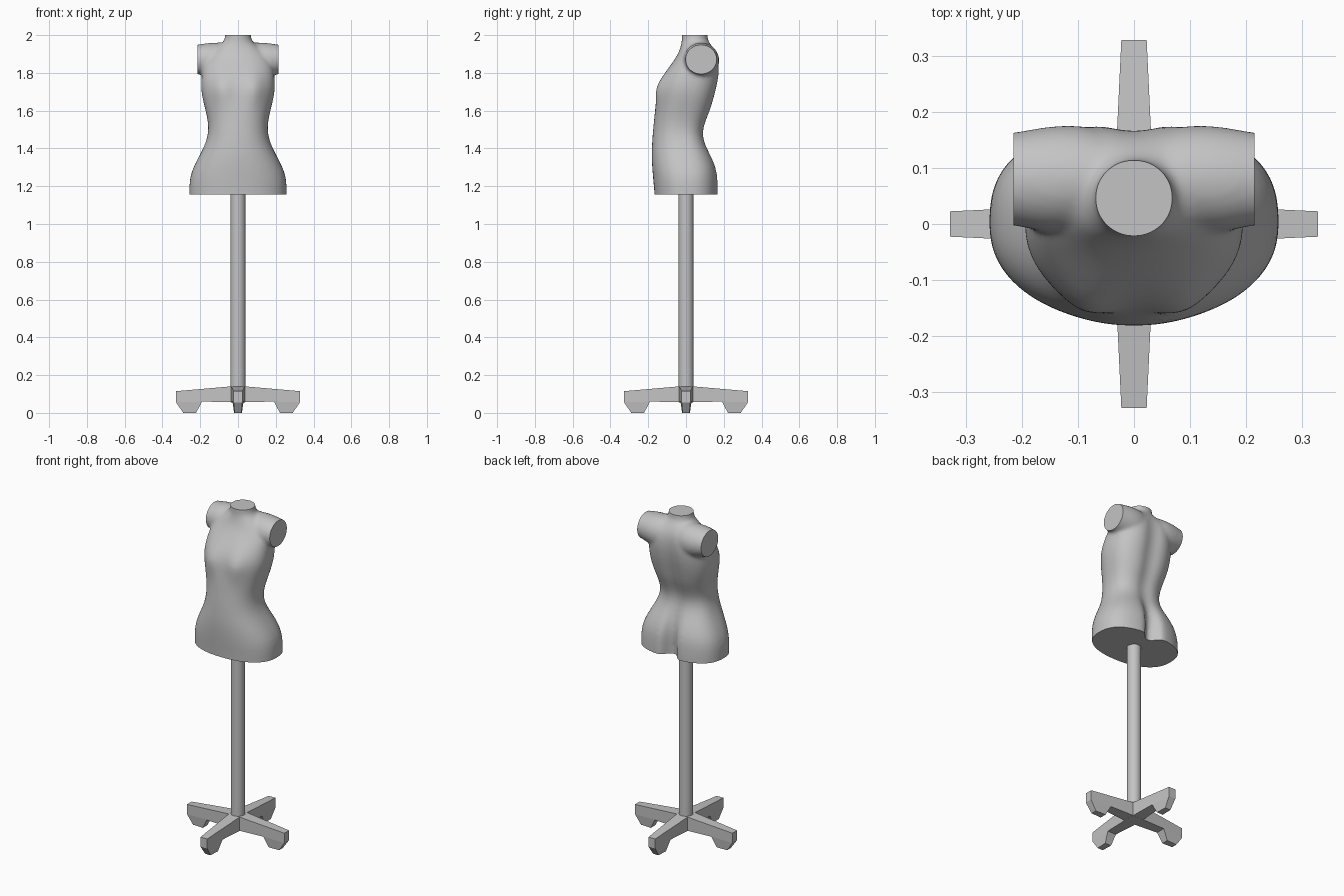
import bpy, bmesh, math
from mathutils import Matrix, Vector

if "Cube" in bpy.data.objects:
    bpy.data.objects.remove(bpy.data.objects["Cube"])

grey = bpy.data.materials.new("plain grey")
grey.diffuse_color = (0.55, 0.55, 0.55, 1)
grey.use_nodes = True
grey.node_tree.nodes["Principled BSDF"].inputs["Base Color"].default_value = grey.diffuse_color


def make_object(name, bm, angle=None):
    """Turn a bmesh into a named object, smooth up to the given angle."""
    bmesh.ops.recalc_face_normals(bm, faces=bm.faces)
    mesh = bpy.data.meshes.new(name)
    for f in bm.faces:
        f.smooth = angle is not None
    bm.to_mesh(mesh)
    bm.free()
    if angle is not None:
        mesh.set_sharp_from_angle(angle=math.radians(angle))
    mesh.materials.append(grey)
    obj = bpy.data.objects.new(name, mesh)
    bpy.context.collection.objects.link(obj)
    return obj


def loft(bm, rings):
    """Skin a list of equal-length point rings and cap both ends."""
    loops = [[bm.verts.new(p) for p in ring] for ring in rings]
    n = len(loops[0])
    for a, b in zip(loops, loops[1:]):
        for i in range(n):
            j = (i + 1) % n
            bm.faces.new((a[i], a[j], b[j], b[i]))
    bm.faces.new(loops[0][::-1])
    bm.faces.new(loops[-1])


def power(v, p):
    return math.copysign(abs(v) ** p, v)


def body_ring(z, half, front, back, mid, groove, groove_w, count=80):
    """Torso section: squarish oval with a groove at the back and a bust."""
    round_neck = z > 1.94
    ring = []
    for i in range(count):
        t = 2 * math.pi * (i + 0.5) / count
        c, s = math.cos(t), math.sin(t)
        n = 2.0 if round_neck else (2.6 if s > 0 else 2.25)
        x = half * power(c, 2 / n)
        y = mid + (back - mid if s > 0 else mid - front) * power(s, 2 / n)
        if s > 0:
            y -= groove * math.exp(-(x / groove_w) ** 2)
        else:
            bust = math.exp(-((abs(x) - 0.088) / 0.05) ** 2 - ((z - 1.715) / 0.065) ** 2)
            y -= 0.024 * bust
        ring.append((x, y, z))
    return ring


# Torso sections: height, half width, front, back, widest y, groove depth, groove width
sections = [
    (1.05, 0.258, -0.163, 0.172, 0.0, 0.10, 0.032),
    (1.10, 0.258, -0.164, 0.172, 0.0, 0.10, 0.032),
    (1.16, 0.258, -0.166, 0.173, 0.0, 0.10, 0.032),
    (1.24, 0.257, -0.174, 0.172, 0.0, 0.085, 0.032),
    (1.30, 0.237, -0.179, 0.163, 0.0, 0.06, 0.035),
    (1.36, 0.205, -0.182, 0.138, -0.01, 0.035, 0.04),
    (1.42, 0.174, -0.180, 0.104, -0.02, 0.014, 0.04),
    (1.48, 0.156, -0.176, 0.090, -0.03, 0.012, 0.04),
    (1.54, 0.158, -0.170, 0.106, -0.02, 0.016, 0.04),
    (1.60, 0.171, -0.164, 0.134, -0.01, 0.018, 0.045),
    (1.66, 0.187, -0.156, 0.152, 0.0, 0.020, 0.05),
    (1.72, 0.197, -0.149, 0.168, 0.0, 0.020, 0.05),
    (1.78, 0.193, -0.126, 0.180, 0.01, 0.020, 0.05),
    (1.84, 0.186, -0.082, 0.184, 0.03, 0.018, 0.05),
    (1.89, 0.165, -0.047, 0.176, 0.05, 0.014, 0.05),
    (1.93, 0.120, -0.030, 0.150, 0.05, 0.004, 0.05),
    (1.96, 0.080, -0.023, 0.122, 0.046, 0, 0.05),
    (1.98, 0.069, -0.022, 0.114, 0.046, 0, 0.05),
    (2.02, 0.068, -0.022, 0.114, 0.046, 0, 0.05),
    (2.06, 0.068, -0.022, 0.114, 0.046, 0, 0.05),
]
bm = bmesh.new()
loft(bm, [body_ring(*s) for s in sections])

# Shoulders: |x|, centre y, radius y, centre z, radius z, lofted across the body
half_shoulder = [
    (0.03, 0.078, 0.080, 1.862, 0.098),
    (0.09, 0.083, 0.096, 1.863, 0.099),
    (0.15, 0.079, 0.096, 1.868, 0.092),
    (0.19, 0.080, 0.088, 1.870, 0.084),
    (0.22, 0.080, 0.082, 1.872, 0.076),
    (0.27, 0.080, 0.078, 1.872, 0.072),
]
shoulder = [(-s[0], *s[1:]) for s in reversed(half_shoulder)] + half_shoulder
loft(bm, [[(x, cy + ry * math.cos(a), cz + rz * math.sin(a))
           for a in (math.tau * i / 32 for i in range(32))]
          for x, cy, ry, cz, rz in shoulder])

# Blend body and shoulders into one smooth skin
blend = make_object("torso_blend", bm)
blend.modifiers.new("round", 'SUBSURF').levels = 1
remesh = blend.modifiers.new("merge", 'REMESH')
remesh.mode = 'VOXEL'
remesh.voxel_size = 0.009
soft = blend.modifiers.new("soften", 'SMOOTH')
soft.factor = 0.5
soft.iterations = 10
graph = bpy.context.evaluated_depsgraph_get()
skin = bpy.data.meshes.new_from_object(blend.evaluated_get(graph))
bm = bmesh.new()
bm.from_mesh(skin)
bpy.data.objects.remove(blend)
bpy.data.meshes.remove(skin)

# Flat cuts at the hips, neck and both arms
for co, no in (((0, 0, 1.155), (0, 0, -1)), ((0, 0, 2.0), (0, 0, 1)),
               ((0.215, 0, 0), (1, 0, 0)), ((-0.215, 0, 0), (-1, 0, 0))):
    co, no = Vector(co), Vector(no)
    # arm cuts only touch the shoulder region, above the hips
    low = 1.6 if no.x else 0
    faces = [f for f in bm.faces if f.calc_center_median().z > low]
    geom = list({v for f in faces for v in f.verts}) + \
        list({e for f in faces for e in f.edges}) + faces
    bmesh.ops.bisect_plane(bm, geom=geom, plane_co=co, plane_no=no, clear_outer=True)
    rim = [e for e in bm.edges if e.is_boundary]
    bmesh.ops.edgeloop_fill(bm, edges=rim)
make_object("torso", bm, 40)

# Pole
bm = bmesh.new()
bmesh.ops.create_cone(bm, cap_ends=True, segments=16, radius1=0.04, radius2=0.04,
                      depth=1.06, matrix=Matrix.Translation((0, 0, 0.66)))
make_object("pole", bm, 40)


def prism(bm, profile, width):
    """Symmetric solid from an (r, z) side profile with a width rule."""
    sides = [[bm.verts.new((r, k * width(r, z), z)) for r, z in profile] for k in (-1, 1)]
    n = len(profile)
    for i in range(n):
        j = (i + 1) % n
        bm.faces.new((sides[0][i], sides[0][j], sides[1][j], sides[1][i]))
    bm.faces.new(sides[0][::-1])
    bm.faces.new(sides[1])


# Four tapered legs with wedge feet
arm = [(0, 0.14), (0.04, 0.14), (0.328, 0.115), (0.328, 0.056), (0.19, 0.06), (0, 0.056)]
foot = [(0.328, 0.056), (0.29, 0), (0.222, 0), (0.19, 0.06)]


def leg_width(r, z):
    return (0.038 - 0.047 * r) * (0.75 if z < 0.03 else 1)


for k, name in enumerate(("right", "back", "left", "front")):
    bm = bmesh.new()
    prism(bm, arm, leg_width)
    prism(bm, foot, leg_width)
    bmesh.ops.rotate(bm, verts=bm.verts, matrix=Matrix.Rotation(k * math.pi / 2, 3, 'Z'))
    make_object(name + "_leg", bm)
